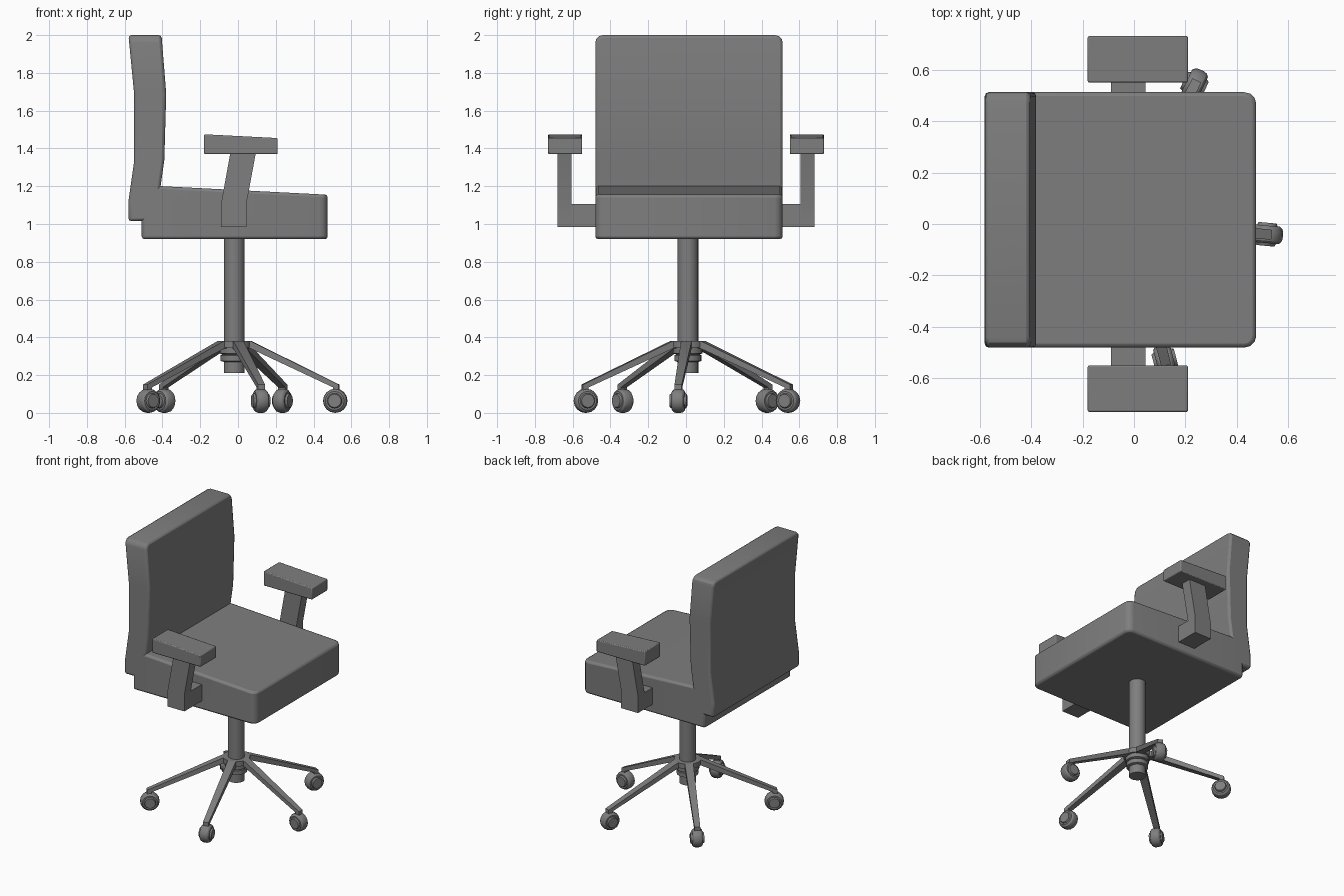
import bpy, bmesh, math
from mathutils import Matrix, Vector

cube = bpy.data.objects.get("Cube")
if cube:
    bpy.data.objects.remove(cube, do_unlink=True)

grey = bpy.data.materials.new("mid grey")
grey.use_nodes = True
colour = (0.21, 0.21, 0.21, 1)
grey.diffuse_color = colour
grey.node_tree.nodes["Principled BSDF"].inputs["Base Color"].default_value = colour

CENTRE = Vector((-0.02, 0.01, 0))


def finish(name, bm, bevel=0, segments=2, smooth=True):
    bmesh.ops.recalc_face_normals(bm, faces=bm.faces)
    mesh = bpy.data.meshes.new(name)
    bm.to_mesh(mesh)
    bm.free()
    mesh.materials.append(grey)
    ob = bpy.data.objects.new(name, mesh)
    bpy.context.collection.objects.link(ob)
    if bevel:
        mod = ob.modifiers.new("soft edges", "BEVEL")
        mod.width, mod.segments = bevel, segments
        mod.limit_method, mod.angle_limit = "ANGLE", math.radians(35)
    if smooth:
        bpy.ops.object.select_all(action="DESELECT")
        ob.select_set(True)
        bpy.context.view_layer.objects.active = ob
        bpy.ops.object.shade_smooth_by_angle(angle=math.radians(30))
    return ob


def extrude_profile(points, y0, y1):
    """Side outline in x and z, extruded along y."""
    bm = bmesh.new()
    face = bm.faces.new([bm.verts.new((x, y0, z)) for x, z in points])
    out = bmesh.ops.extrude_face_region(bm, geom=[face])
    verts = [v for v in out["geom"] if isinstance(v, bmesh.types.BMVert)]
    bmesh.ops.translate(bm, vec=(0, y1 - y0, 0), verts=verts)
    return bm


def round_edges(bm, test, width):
    edges = [e for e in bm.edges if test(e.verts[0].co, e.verts[1].co)]
    bmesh.ops.bevel(bm, geom=edges, offset=width, segments=3, profile=0.5, affect="EDGES")


def lathe(points, sides):
    """Outline of radius and height, spun about z."""
    bm = bmesh.new()
    verts = [bm.verts.new((r, 0, z)) for r, z in points]
    edges = [bm.edges.new(pair) for pair in zip(verts, verts[1:])]
    bmesh.ops.spin(bm, geom=verts + edges, cent=(0, 0, 0), axis=(0, 0, 1),
                   angle=math.tau, steps=sides)
    bmesh.ops.remove_doubles(bm, verts=bm.verts, dist=0.0001)
    return bm


# Seat cushion, sloping down to the front
bm = extrude_profile([(-0.51, 0.92), (0.475, 0.92), (0.475, 1.155), (-0.4, 1.2), (-0.51, 1.2)],
                     -0.48, 0.512)
round_edges(bm, lambda a, b: abs(a.x - b.x) + abs(a.y - b.y) < 0.01 and a.x > 0, 0.045)
finish("seat", bm, 0.015)

# Curved backrest
bm = extrude_profile([(-0.58, 1.015), (-0.47, 1.015), (-0.41, 1.07), (-0.41, 1.2),
                      (-0.39, 1.34), (-0.38, 1.69), (-0.405, 2), (-0.58, 2),
                      (-0.55, 1.69), (-0.55, 1.33), (-0.58, 1.12)], -0.48, 0.512)
round_edges(bm, lambda a, b: min(a.z, b.z) > 1.95 and abs(a.y - b.y) < 0.01, 0.04)
finish("backrest", bm, 0.015)

# Armrests on bent posts
for side, name in ((1, "left"), (-1, "right")):
    bm = extrude_profile([(-0.18, 1.37), (0.21, 1.37), (0.21, 1.455), (-0.18, 1.475)],
                         side * 0.55, side * 0.73)
    finish(name + "_arm_pad", bm, 0.006)
    bm = extrude_profile([(-0.09, 0.985), (0.045, 0.985), (0.045, 1.11), (0.095, 1.38),
                          (-0.04, 1.38), (-0.09, 1.105)], side * 0.605, side * 0.68)
    finish(name + "_arm_post", bm)
    bm = extrude_profile([(-0.09, 0.985), (0.045, 0.985), (0.045, 1.105), (-0.09, 1.105)],
                         side * 0.46, side * 0.61)
    finish(name + "_arm_bracket", bm)

# Column with stepped collars and the hub below
bm = lathe([(0, 0.21), (0.055, 0.21), (0.055, 0.27), (0.072, 0.275), (0.072, 0.305),
            (0.062, 0.31), (0.078, 0.315), (0.078, 0.345), (0.09, 0.345), (0.09, 0.38),
            (0.055, 0.38), (0.055, 0.93), (0, 0.93)], 20)
bmesh.ops.translate(bm, vec=CENTRE, verts=bm.verts)
finish("column", bm)

# Five tapered legs, each with a caster
wheel = [(0, -0.045), (0.035, -0.045), (0.04, -0.034), (0.05, -0.034), (0.06, -0.025),
         (0.064, -0.012)]
wheel += [(r, -z) for r, z in reversed(wheel)]
spots = [(0.515, -0.04), (0.235, 0.54), (-0.39, 0.43), (-0.475, -0.335), (0.12, -0.53)]
for number, (x, y) in enumerate(spots, 1):
    offset = Vector((x, y, 0)) - CENTRE
    reach = offset.length
    turn = Matrix.Rotation(math.atan2(offset.y, offset.x), 4, "Z")
    bm = extrude_profile([(0.05, 0.345), (0.09, 0.34), (reach - 0.01, 0.135),
                          (reach - 0.01, 0.1), (reach + 0.02, 0.1), (reach + 0.02, 0.15),
                          (0.09, 0.38), (0.05, 0.38)], -0.03, 0.03)
    for v in bm.verts:
        v.co.y *= 1 - 0.35 * v.co.x / reach
    bmesh.ops.transform(bm, matrix=Matrix.Translation(CENTRE) @ turn, verts=bm.verts)
    finish(f"leg_{number}", bm)

    bm = lathe(wheel, 16)
    place = Matrix.Translation((x, y, 0.064)) @ turn @ Matrix.Rotation(math.pi / 2, 4, "X")
    bmesh.ops.transform(bm, matrix=place, verts=bm.verts)
    finish(f"caster_{number}", bm)
